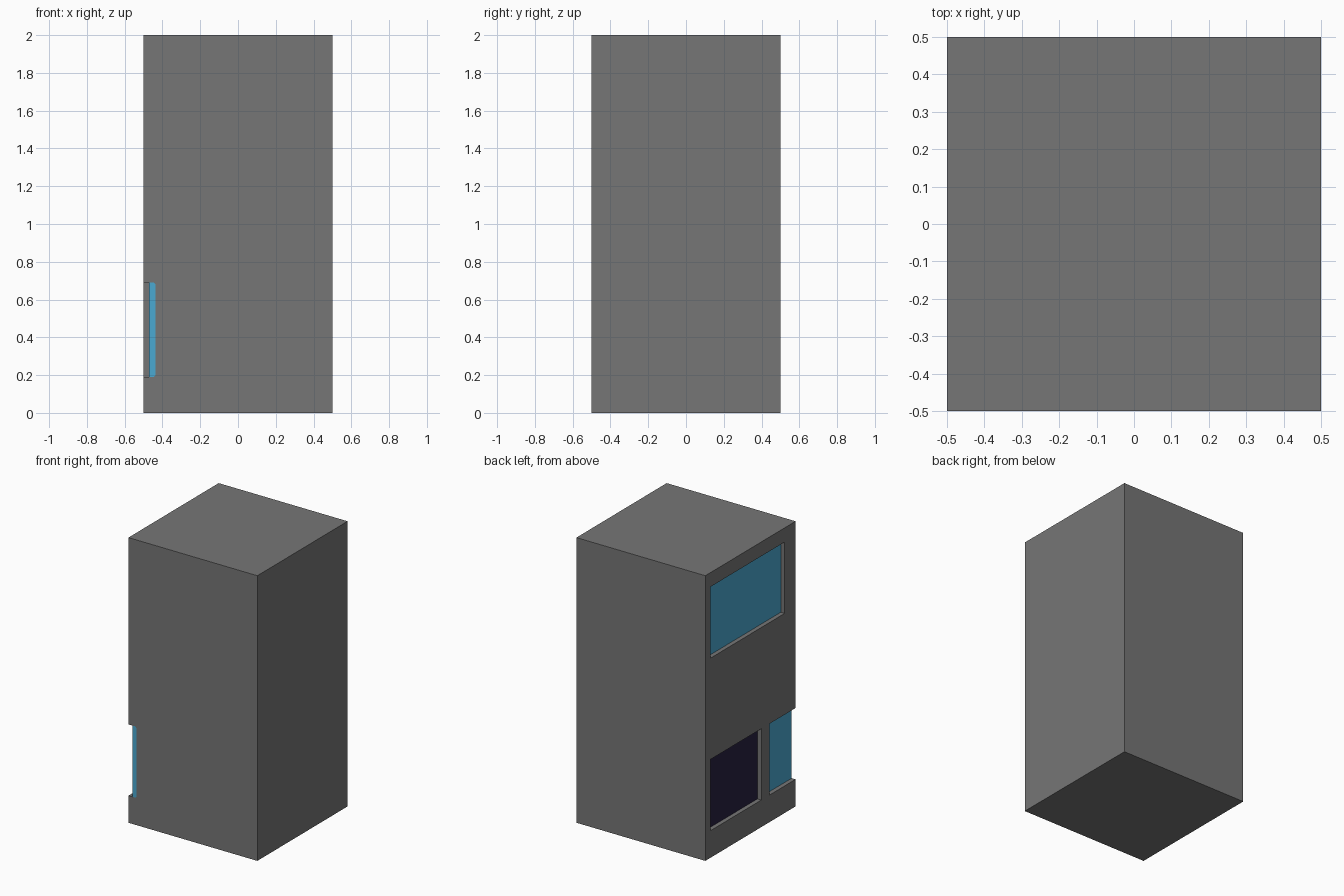
import bpy, bmesh

if "Cube" in bpy.data.objects:
    bpy.data.objects.remove(bpy.data.objects["Cube"])


def material(name, rgb):
    m = bpy.data.materials.new(name)
    m.diffuse_color = (*rgb, 1.0)
    m.use_nodes = True
    m.node_tree.nodes["Principled BSDF"].inputs["Base Color"].default_value = m.diffuse_color
    return m


GREY = material("concrete grey", (0.18, 0.18, 0.18))
BLUE = material("glass blue", (0.07, 0.40, 0.645))
DARK = material("door dark", (0.021, 0.015, 0.054))


def prism(name, profile, y0, y1, mat):
    """Extrude an (x, z) profile along y."""
    bm = bmesh.new()
    face = bm.faces.new([bm.verts.new((x, y0, z)) for x, z in profile])
    ext = bmesh.ops.extrude_face_region(bm, geom=[face])
    for v in ext["geom"]:
        if isinstance(v, bmesh.types.BMVert):
            v.co.y = y1
    bmesh.ops.recalc_face_normals(bm, faces=bm.faces)
    mesh = bpy.data.meshes.new(name)
    bm.to_mesh(mesh)
    bm.free()
    mesh.materials.append(mat)
    obj = bpy.data.objects.new(name, mesh)
    bpy.context.collection.objects.link(obj)
    return obj


def pane_profile(x0, z0, z1):
    """Slab profile with small chamfers on its inner side."""
    xi, c = -0.437, 0.01
    return [(x0, z0), (xi - c, z0), (xi, z0 + c), (xi, z1 - c), (xi - c, z1), (x0, z1)]


# Tower block
tower = prism("tower_block", [(-0.5, 0), (0.5, 0), (0.5, 2), (-0.5, 2)], -0.5, 0.5, GREY)

# Openings on the left side: name, y range, z range, colour
openings = [
    ("upper_window", -0.38, 0.445, 1.40, 1.90, BLUE),
    ("doorway", -0.12, 0.445, 0.19, 0.69, DARK),
    ("corner_window", -0.5, -0.21, 0.19, 0.69, BLUE),
]
for name, y0, y1, z0, z1, mat in openings:
    # Recess cut; the corner window runs out through the front
    cut_y0 = y0 - 0.1 if y0 <= -0.5 else y0
    cutter = prism(name + "_cutter", pane_profile(-0.6, z0, z1), cut_y0, y1, GREY)
    cutter.hide_render = True
    mod = tower.modifiers.new(name, "BOOLEAN")
    mod.operation = "DIFFERENCE"
    mod.solver = "EXACT"
    mod.object = cutter
    bpy.context.view_layer.objects.active = tower
    bpy.ops.object.modifier_apply(modifier=mod.name)
    bpy.data.objects.remove(cutter)
    # Pane set 0.03 behind the wall
    prism(name, pane_profile(-0.47, z0, z1), y0, y1, mat)
